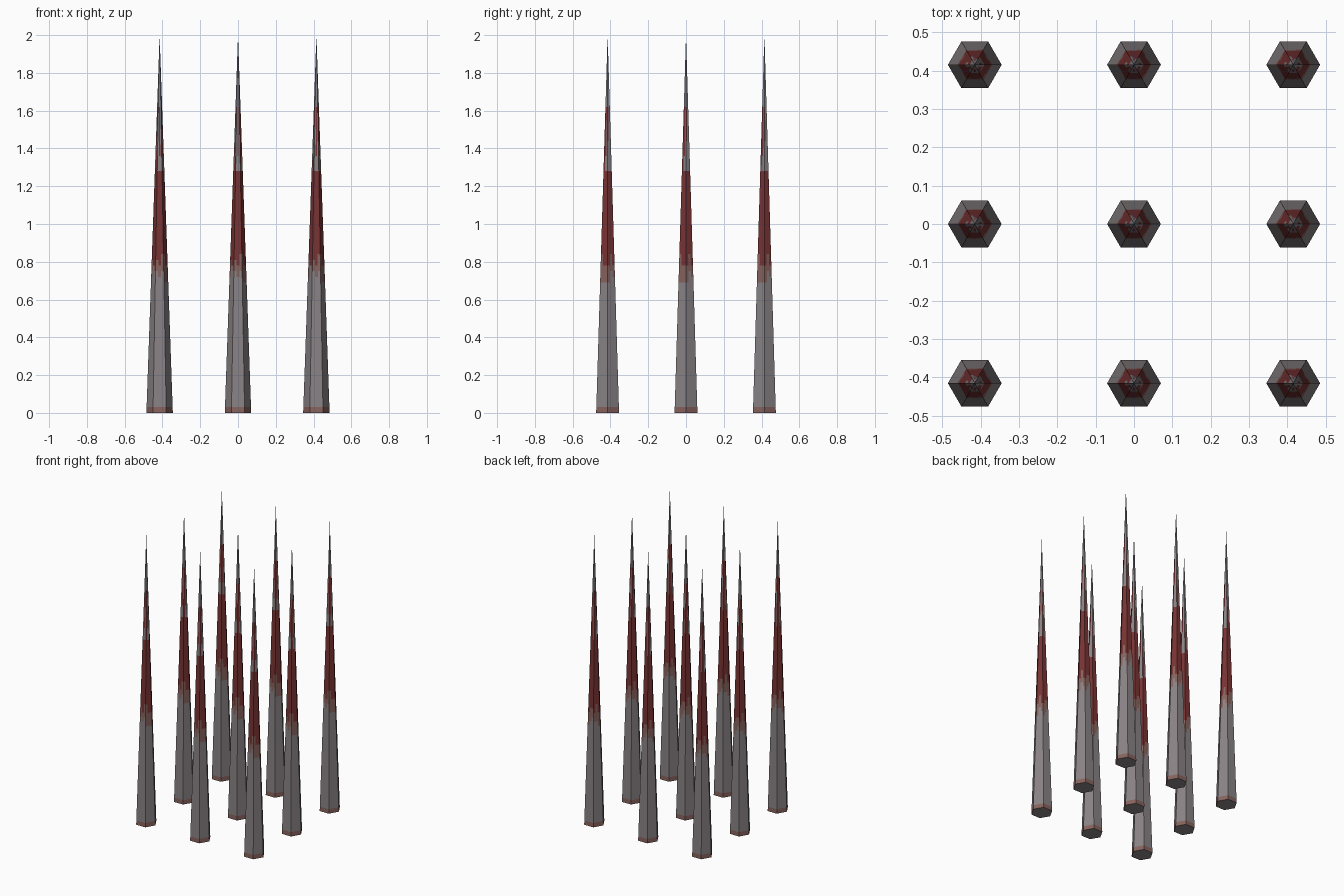
import bpy, bmesh, math, random
from mathutils import Vector

if "Cube" in bpy.data.objects:
    bpy.data.objects.remove(bpy.data.objects["Cube"])

random.seed(4)
HEIGHT, RADIUS, SPACING = 2.0, 0.07, 0.415
STRIPS = 3  # narrow strips across each of the six flat sides


def material(name, rgb):
    m = bpy.data.materials.new(name)
    m.diffuse_color = (*rgb, 1)
    m.use_nodes = True
    m.node_tree.nodes["Principled BSDF"].inputs["Base Color"].default_value = m.diffuse_color
    return m


MATS = [material("steel grey", (0.25, 0.225, 0.235)),
        material("dried blood red", (0.19, 0.033, 0.033)),
        material("rusty smear", (0.24, 0.125, 0.11))]
GREY, RED, SMEAR = range(3)

# Ring heights: rim, plain shaft, ragged smear, red band, streaked tip
LEVELS = [0, 0.03, 0.66, 0.69, 0.72, 0.75, 0.78, 0.81, 0.84,
          1.28, 1.36, 1.44, 1.52, 1.62, 1.75]


def hex_outline():
    corners = [Vector((math.cos(a * math.pi / 3), math.sin(a * math.pi / 3), 0)) * RADIUS
               for a in range(6)]
    return [corners[i].lerp(corners[(i + 1) % 6], s / STRIPS)
            for i in range(6) for s in range(STRIPS)]


def spike_mesh():
    bm = bmesh.new()
    outline = hex_outline()
    n = len(outline)
    rings = [[bm.verts.new((p.x * (1 - z / HEIGHT), p.y * (1 - z / HEIGHT), z))
              for p in outline] for z in LEVELS]
    apex = bm.verts.new((0, 0, HEIGHT))
    bm.faces.new(rings[0][::-1])  # base
    for c in range(n):
        d = (c + 1) % n
        smear_start = random.uniform(0.66, 0.76)
        red_start = random.uniform(0.75, 0.83)
        streak = random.random() < 0.35
        for i, z in enumerate(LEVELS):
            if i + 1 < len(LEVELS):
                f = bm.faces.new((rings[i][c], rings[i][d], rings[i + 1][d], rings[i + 1][c]))
            else:
                f = bm.faces.new((rings[i][c], rings[i][d], apex))
            # colour by height, ragged from strip to strip
            if z == 0:
                f.material_index = SMEAR
            elif z < smear_start:
                f.material_index = GREY
            elif z < red_start:
                f.material_index = SMEAR
            elif z < 1.28:
                f.material_index = RED
            elif z < 1.6:
                f.material_index = GREY if streak or random.random() < 0.2 else RED
            else:
                f.material_index = GREY
    me = bpy.data.meshes.new("spike")
    bm.to_mesh(me)
    bm.free()
    for m in MATS:
        me.materials.append(m)
    return me


# Three by three grid of spikes
mesh = spike_mesh()
for ix in (-1, 0, 1):
    for iy in (-1, 0, 1):
        spike = bpy.data.objects.new("spike", mesh)
        spike.location = (ix * SPACING, iy * SPACING, 0)
        bpy.context.collection.objects.link(spike)
